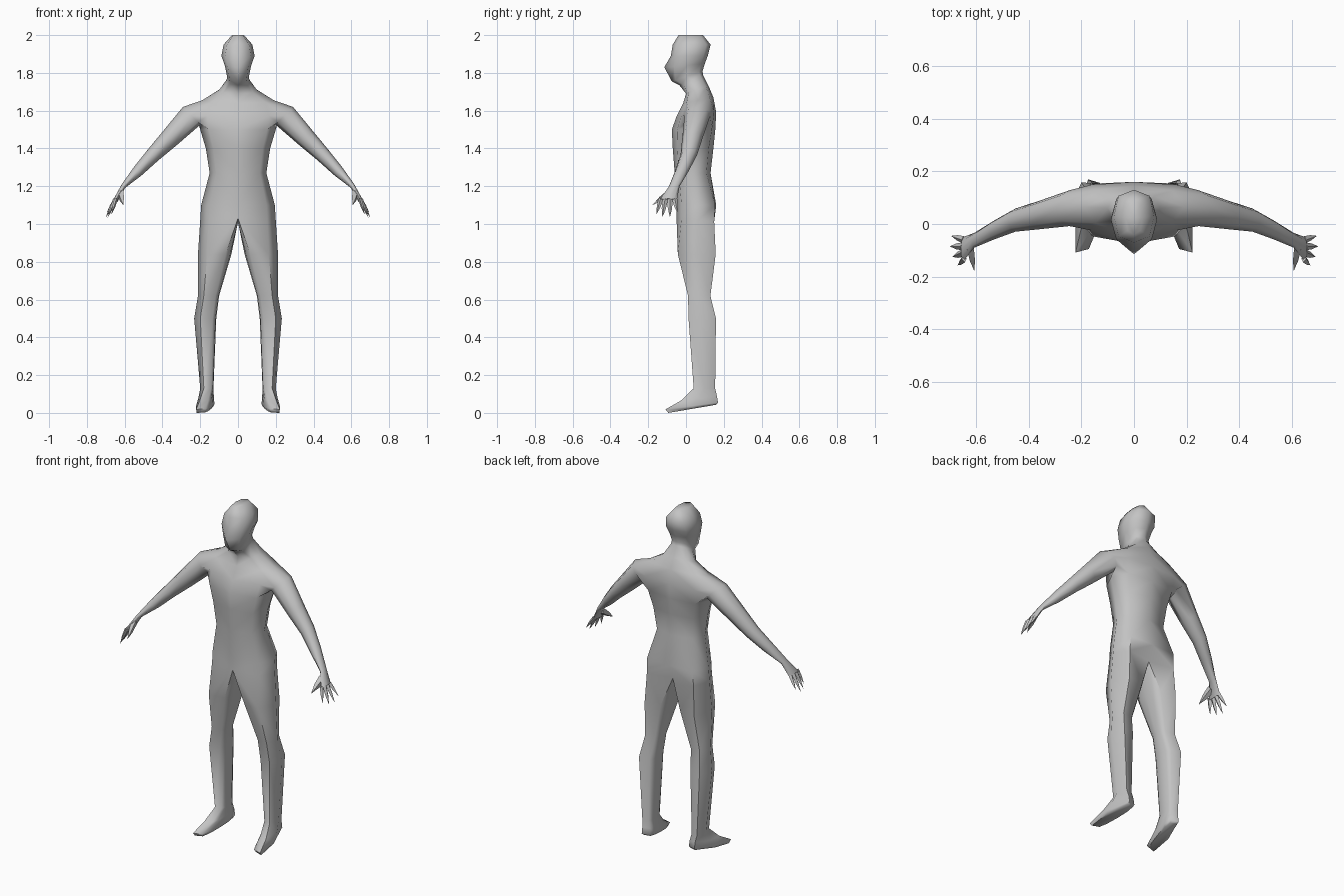
import bpy, bmesh
from math import sin, cos, radians, copysign
from mathutils import Vector

if "Cube" in bpy.data.objects:
    bpy.data.objects.remove(bpy.data.objects["Cube"])

grey = bpy.data.materials.new("light grey")
grey.use_nodes = True
grey.diffuse_color = (0.55, 0.55, 0.55, 1)
grey.node_tree.nodes["Principled BSDF"].inputs["Base Color"].default_value = grey.diffuse_color


def soft(v):
    """Squarer than an ellipse."""
    return copysign(abs(v) ** 0.75, v) if abs(v) > 1e-5 else 0.0


def bridge(bm, a, b, closed=True):
    """Quads between two rings of vertices."""
    n = len(a)
    return [bm.faces.new((a[j], a[(j + 1) % n], b[(j + 1) % n], b[j]))
            for j in range(n if closed else n - 1)]


def ring(bm, angles, x0, x1, yf, yb, zf, zb, splay=0.0):
    """Ring between x0..x1 and yf..yb, sloping from zf in front to zb behind."""
    out = []
    for a in angles:
        u, v = soft(cos(radians(a))), soft(sin(radians(a)))
        t = (v + 1) / 2
        y = yf + (yb - yf) * t
        x = (x0 + x1) / 2 + (x1 - x0) / 2 * u - splay * (t - 0.5)
        out.append(bm.verts.new((x, y, zf + (zb - zf) * t)))
    return out


def finish(name, bm):
    """Mirror the left half across x = 0 and make the object."""
    bmesh.ops.mirror(bm, geom=bm.verts[:] + bm.edges[:] + bm.faces[:],
                     axis='X', merge_dist=0.0005)
    bmesh.ops.remove_doubles(bm, verts=bm.verts[:], dist=0.0005)
    bmesh.ops.recalc_face_normals(bm, faces=bm.faces[:])
    mesh = bpy.data.meshes.new(name)
    bm.to_mesh(mesh)
    bm.free()
    mesh.materials.append(grey)
    ob = bpy.data.objects.new(name, mesh)
    bpy.context.collection.objects.link(ob)
    bpy.ops.object.select_all(action='DESELECT')
    ob.select_set(True)
    bpy.context.view_layer.objects.active = ob
    bpy.ops.object.shade_smooth_by_angle(angle=radians(65))
    return ob


bm = bmesh.new()

# torso, neck and head: half width, front y, back y, front z, back z, centre bump front, back
half = [-90, -45, 0, 45, 90]
trunk = [
    (.20, -.05, .175, 1.03, 1.01, 0, -.05),
    (.195, -.05, .18, 1.10, 1.10, 0, -.02),
    (.15, -.06, .13, 1.27, 1.27, 0, 0),
    (.17, -.07, .145, 1.40, 1.40, 0, 0),
    (.20, -.075, .165, 1.50, 1.50, 0, -.01),
    (.21, -.05, .175, 1.57, 1.59, 0, -.015),
    (.19, -.015, .145, 1.64, 1.67, 0, 0),
    (.10, .0, .12, 1.69, 1.73, 0, 0),
    (.06, -.035, .09, 1.735, 1.79, 0, 0),
    (.058, -.075, .088, 1.755, 1.81, 0, 0),
    (.07, -.085, .10, 1.83, 1.85, -.03, 0),
    (.088, -.08, .115, 1.89, 1.89, 0, 0),
    (.076, -.07, .13, 1.95, 1.95, 0, 0),
    (.032, -.04, .09, 2.0, 2.0, 0, 0),
]
rows = []
for w, yf, yb, zf, zb, bump, dent in trunk:
    r = ring(bm, half, -w, w, yf, yb, zf, zb)
    r[0].co.y += bump
    r[-1].co.y += dent
    r[0].co.x = r[-1].co.x = 0
    rows.append(r)
for i, (a, b) in enumerate(zip(rows, rows[1:])):
    faces = bridge(bm, a, b, closed=False)
    if i in (4, 5):                      # opening for the shoulder
        for f in faces[1:3]:
            bm.faces.remove(f)
# crown in two quads
top = rows[-1]
mid = bm.verts.new((0, .025, 2.0))
bm.faces.new((top[0], top[1], top[2], mid))
bm.faces.new((mid, top[2], top[3], top[4]))

# arm: centre, thickness, half width along y
lo, md, hi = rows[4], rows[5], rows[6]
prev = [lo[1], lo[2], lo[3], md[3], hi[3], hi[2], hi[1], md[1]]
arm = [
    ((.245, .06, 1.573), .066, .068),
    ((.36, .034, 1.455), .052, .054),
    ((.45, .015, 1.365), .04, .044),
    ((.53, -.022, 1.28), .03, .036),
    ((.607, -.062, 1.2), .013, .028),
    ((.648, -.095, 1.125), .013, .046),
]
down = Vector((-.707, 0, -.707))
for c, thick, wide in arm:
    cur = []
    for k in range(8):
        a = radians(45 * k - 45)
        cur.append(bm.verts.new(Vector(c) + down * cos(a) * thick
                                + Vector((0, sin(a) * wide, 0))))
    bridge(bm, prev, cur)
    prev = cur
bm.faces.new(prev)

# leg and foot: inner x, outer x, front y, back y, front z, back z, splay
crotch = [bm.verts.new((0, y, 1.01)) for y in (.09, .05, 0)]
prev = rows[0] + crotch
around = [-125, -70, 0, 70, 125, 155, 180, 205]
leg = [
    (.035, .212, -.048, .162, .84, .84, 0),
    (.10, .212, .008, .132, .62, .62, 0),
    (.115, .232, .01, .162, .50, .50, 0),
    (.13, .20, .038, .157, .13, .13, 0),
    (.132, .21, -.03, .168, .065, .09, .03),
    (.135, .222, -.115, .176, .018, .055, .05),
    (.142, .215, -.10, .165, .0, .045, .05),
]
for x0, x1, yf, yb, zf, zb, splay in leg:
    cur = ring(bm, around, x0, x1, yf, yb, zf, zb, splay)
    bridge(bm, prev, cur)
    prev = cur
bm.faces.new(prev)
low = min(v.co.z for v in bm.verts)
for v in prev:
    v.co.z -= low
finish("body", bm)

# fingers and thumb: root, tip, root radius
bm = bmesh.new()
digits = [
    ((.648, -.06, 1.13), (.695, -.045, 1.06), .014),
    ((.65, -.085, 1.13), (.70, -.085, 1.035), .015),
    ((.65, -.11, 1.13), (.69, -.125, 1.035), .015),
    ((.645, -.132, 1.135), (.67, -.157, 1.05), .014),
    ((.622, -.09, 1.165), (.607, -.178, 1.10), .022),
]
for root, tip, r in digits:
    root, tip = Vector(root), Vector(tip)
    axis = (tip - root).normalized()
    u = axis.cross(Vector((1, 0, 1))).normalized()
    v = axis.cross(u)
    rings = []
    for t, s in ((0, 1), (.5, .75)):
        c = root.lerp(tip, t)
        rings.append([bm.verts.new(c + (u * cos(radians(90 * k))
                      + v * sin(radians(90 * k)) * .75) * r * s) for k in range(4)])
    bridge(bm, rings[0], rings[1])
    bm.faces.new(rings[0])
    end = bm.verts.new(tip)
    for k in range(4):
        bm.faces.new((rings[1][k], rings[1][(k + 1) % 4], end))
finish("fingers", bm)
